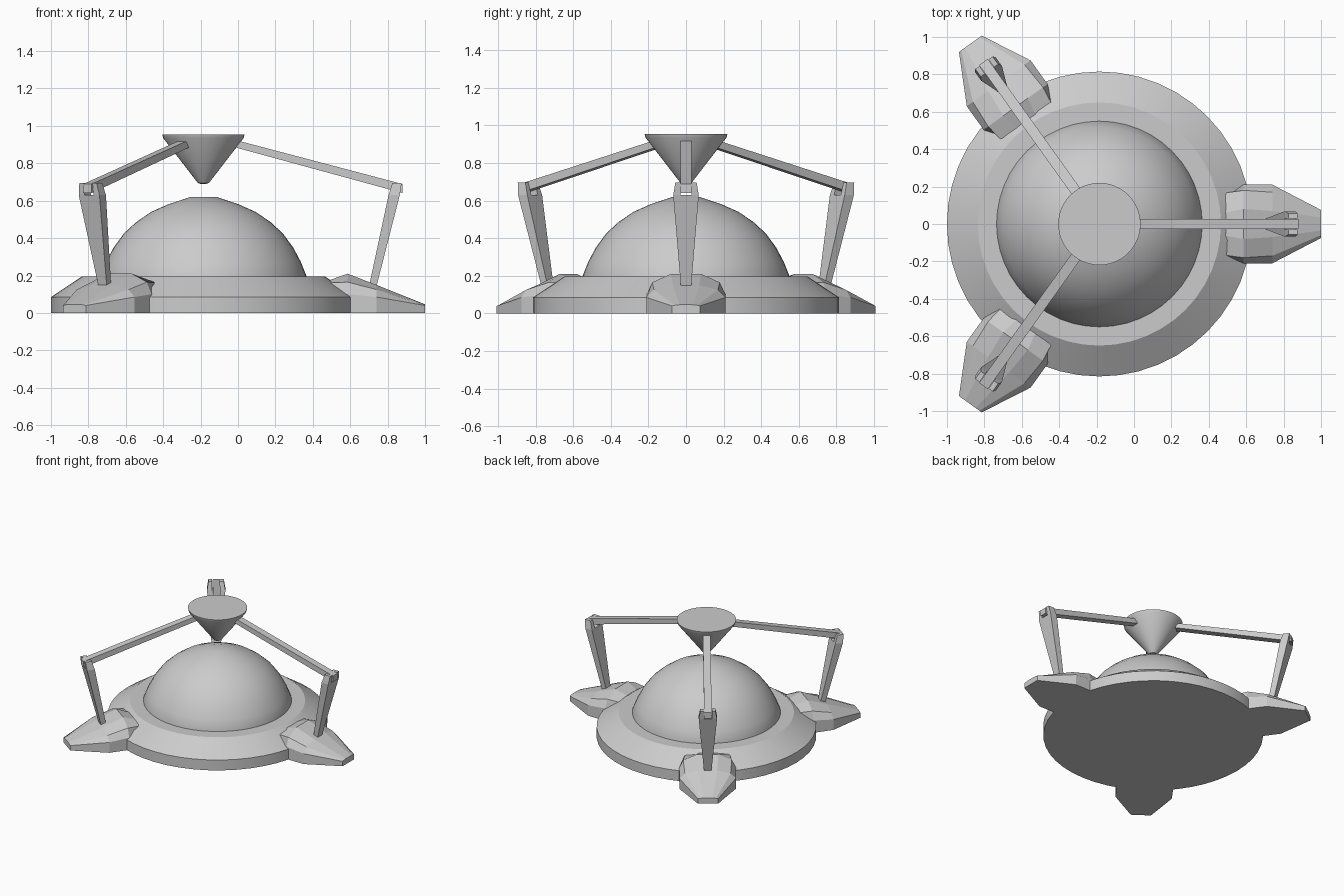
import bpy, bmesh, math
from mathutils import Matrix, Vector

if "Cube" in bpy.data.objects:
    bpy.data.objects.remove(bpy.data.objects["Cube"])

grey = bpy.data.materials.new("plain grey")
grey.use_nodes = True
COLOUR = (0.6, 0.6, 0.6, 1)
grey.diffuse_color = COLOUR
grey.node_tree.nodes["Principled BSDF"].inputs["Base Color"].default_value = COLOUR

HUB = Vector((-0.185, 0, 0))


def loft(name, rings, angle=0, smooth=False):
    """Skin closed rings of points, cap the ends, and turn the part about the hub."""
    bm = bmesh.new()
    loops = [[bm.verts.new(p) for p in ring] for ring in rings]
    for a, b in zip(loops, loops[1:]):
        for i in range(len(a)):
            j = (i + 1) % len(a)
            bm.faces.new((a[i], a[j], b[j], b[i]))
    bm.faces.new(loops[0])
    bm.faces.new(loops[-1])
    bmesh.ops.recalc_face_normals(bm, faces=bm.faces[:])
    bm.transform(Matrix.Translation(HUB) @ Matrix.Rotation(math.radians(angle), 4, "Z"))
    mesh = bpy.data.meshes.new(name)
    bm.to_mesh(mesh)
    bm.free()
    mesh.materials.append(grey)
    obj = bpy.data.objects.new(name, mesh)
    bpy.context.collection.objects.link(obj)
    if smooth:
        bpy.ops.object.select_all(action="DESELECT")
        obj.select_set(True)
        bpy.context.view_layer.objects.active = obj
        bpy.ops.object.shade_smooth_by_angle(angle=math.radians(28))
    return obj


def lathe(name, profile, sides=48):
    turns = [2 * math.pi * i / sides for i in range(sides)]
    loft(name, [[(r * math.cos(t), r * math.sin(t), z) for t in turns]
                for r, z in profile], smooth=True)


def slab(x0, x1, y0, y1, z):
    return [(x0, y0, z), (x1, y0, z), (x1, y1, z), (x0, y1, z)]


# Round body: base disc, dome and hanging cone
lathe("base_disc", [(0.815, 0), (0.815, 0.085), (0.65, 0.195), (0.5, 0.195)])
lathe("dome", [(0.55, 0.18), (0.55, 0.2), (0.52, 0.275), (0.48, 0.35), (0.425, 0.425),
               (0.36, 0.485), (0.28, 0.54), (0.19, 0.58), (0.07, 0.62)])
lathe("cone_emitter", [(0.015, 0.69), (0.03, 0.695), (0.215, 0.935), (0.22, 0.955)])

# Foot cross-sections: distance out, then half width and height from side to crown
FOOT = [(0.66, (0.165, 0.10), (0.165, 0.16), (0.06, 0.17)),
        (0.77, (0.21, 0.10), (0.18, 0.165), (0.08, 0.21)),
        (0.925, (0.21, 0.085), (0.17, 0.125), (0.07, 0.15)),
        (1.185, (0.075, 0.04), (0.06, 0.043), (0.035, 0.046))]

for label, angle in (("left", 0), ("back", 125.6), ("front", -125.6)):
    rings = []
    for x, *pts in FOOT:
        half = [(pts[0][0], 0)] + pts
        rings.append([(x, w, z) for w, z in half] + [(x, -w, z) for w, z in reversed(half)])
    loft(label + "_foot", rings, angle)

    # Leaning post that widens upward, with two prongs holding the arm
    loft(label + "_post", [slab(0.885, 0.925, -0.027, 0.027, 0.14),
                           slab(0.99, 1.05, -0.068, 0.068, 0.63)], angle)
    for side in (-1, 1):
        loft(label + "_prong", [slab(0.99, 1.05, side * 0.03, side * 0.068, 0.63),
                                slab(1.01, 1.06, side * 0.03, side * 0.057, 0.695)], angle)

    # Arm sloping down from the cone to the post
    ends = [(0.17, 0.905, 0.02), (1.065, 0.665, 0.024)]
    loft(label + "_arm", [[(x, -0.028, z - h), (x, 0.028, z - h), (x, 0.028, z + h),
                           (x, -0.028, z + h)] for x, z, h in ends], angle)
